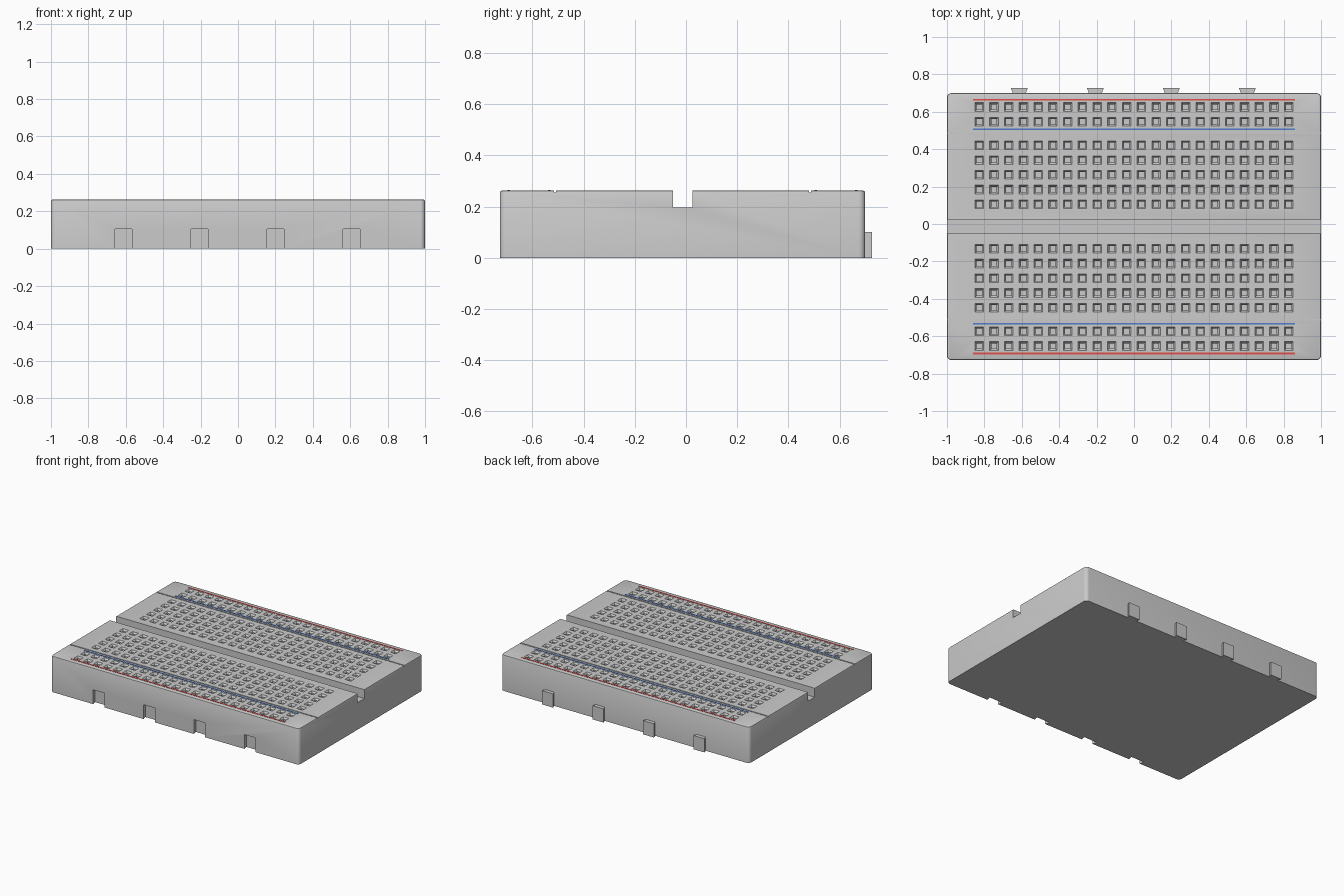
import bpy, bmesh

if "Cube" in bpy.data.objects:
    bpy.data.objects.remove(bpy.data.objects["Cube"])

TOP = 0.262                 # deck height
Y0, Y1 = -0.727, 0.70       # body front and back
YC = (Y0 + Y1) / 2          # symmetry line of the deck
PITCH = 0.0788
LATCH_X = [-0.0035 + 0.4065 * (i - 1.5) for i in range(4)]


def loft(bm, rings):
    """Closed solid through rings of equal vertex count."""
    vs = [[bm.verts.new(p) for p in r] for r in rings]
    n = len(vs[0])
    for a, b in zip(vs, vs[1:]):
        for i in range(n):
            j = (i + 1) % n
            bm.faces.new((a[i], a[j], b[j], b[i]))
    bm.faces.new(vs[0][::-1])
    bm.faces.new(vs[-1])


def rect(x0, x1, y0, y1, z):
    return [(x0, y0, z), (x1, y0, z), (x1, y1, z), (x0, y1, z)]


def box(bm, x0, x1, y0, y1, z0, z1):
    loft(bm, [rect(x0, x1, y0, y1, z0), rect(x0, x1, y0, y1, z1)])


def dovetail(bm, x, y0, y1, w0, w1, z0, z1):
    """Prism with half width w0 at y0 and w1 at y1."""
    loft(bm, [[(x - w0, y0, z), (x + w0, y0, z), (x + w1, y1, z), (x - w1, y1, z)]
              for z in (z0, z1)])


def make(name, bm, color=None):
    bmesh.ops.recalc_face_normals(bm, faces=bm.faces[:])
    me = bpy.data.meshes.new(name)
    bm.to_mesh(me)
    bm.free()
    ob = bpy.data.objects.new(name, me)
    bpy.context.collection.objects.link(ob)
    if color:
        mat = bpy.data.materials.new(name + "_paint")
        mat.diffuse_color = color
        mat.use_nodes = True
        mat.node_tree.nodes["Principled BSDF"].inputs["Base Color"].default_value = mat.diffuse_color
        me.materials.append(mat)
    return ob


# Body block with rounded corners and softened top rim
bm = bmesh.new()
box(bm, -1, 1, Y0, Y1, 0, TOP)
upright = [e for e in bm.edges if abs(e.verts[0].co.z - e.verts[1].co.z) > 0.1]
bmesh.ops.bevel(bm, geom=upright, offset=0.025, segments=5, profile=0.5, affect='EDGES')
rim = [e for e in bm.edges if all(v.co.z > TOP - 1e-4 for v in e.verts)]
bmesh.ops.bevel(bm, geom=rim, offset=0.007, segments=2, profile=0.5, affect='EDGES')
body = make("breadboard_body", bm)

# Cutter: centre channel, rail dividers, front latch slots and pin holes
bm = bmesh.new()
box(bm, -1.1, 1.1, YC - 0.038, YC + 0.038, 0.197, TOP + 0.05)
for s in (-1, 1):
    y = YC + s * 0.498
    box(bm, -1.1, 1.1, y - 0.004, y + 0.004, TOP - 0.006, TOP + 0.05)
for x in LATCH_X:
    dovetail(bm, x, Y0 - 0.01, Y0 + 0.033, 0.043, 0.053, -0.05, 0.104)
rows = [0.119 + PITCH * i for i in range(5)] + [0.560, 0.639]
hole_profile = [(TOP - 0.07, 0.014), (TOP - 0.012, 0.014), (TOP + 0.004, 0.026)]
for s in (-1, 1):
    for r in rows:
        y = YC + s * r
        for c in range(22):
            x = (c - 10.5) * PITCH
            loft(bm, [rect(x - h, x + h, y - h, y + h, z) for z, h in hole_profile])
cutter = make("cutter", bm)
cutter.hide_render = True

mod = body.modifiers.new("cuts", 'BOOLEAN')
mod.operation = 'DIFFERENCE'
mod.solver = 'EXACT'
mod.object = cutter
bpy.context.view_layer.objects.active = body
body.select_set(True)
bpy.ops.object.modifier_apply(modifier=mod.name)
bpy.data.objects.remove(cutter)
bpy.ops.object.shade_smooth_by_angle()

# Dovetail latches on the back
bm = bmesh.new()
for x in LATCH_X:
    dovetail(bm, x, Y1 - 0.002, 0.727, 0.034, 0.045, 0, 0.10)
make("back_latches", bm)

# Painted polarity stripes along both power rails
for name, off, col in (("red_stripes", 0.678, (0.75, 0.08, 0.07, 1)),
                       ("blue_stripes", 0.520, (0.08, 0.2, 0.6, 1))):
    bm = bmesh.new()
    for s in (-1, 1):
        y = YC + s * off
        box(bm, -0.862, 0.862, y - 0.005, y + 0.005, TOP - 0.002, TOP + 0.002)
    make(name, bm, col)
